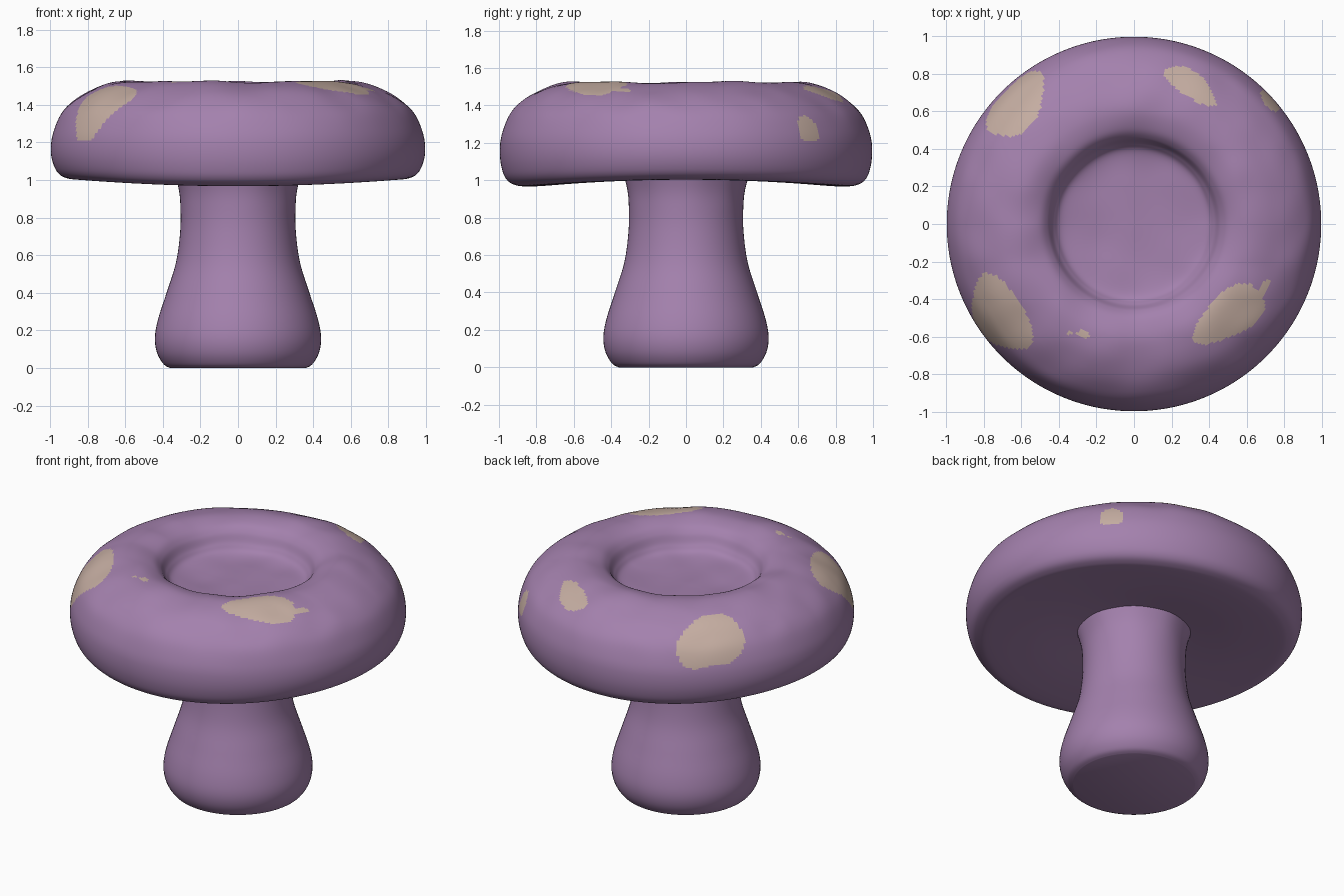
import bpy, bmesh, math
from mathutils import Vector, noise

old = bpy.data.objects.get("Cube")
if old:
    bpy.data.objects.remove(old, do_unlink=True)


def material(name, rgb):
    m = bpy.data.materials.new(name)
    m.use_nodes = True
    colour = (*rgb, 1)
    m.diffuse_color = colour
    bsdf = m.node_tree.nodes["Principled BSDF"]
    bsdf.inputs["Base Color"].default_value = colour
    bsdf.inputs["Roughness"].default_value = 0.8
    return m


purple = material("dusty purple", (0.37, 0.22, 0.42))
tan = material("pale tan", (0.56, 0.42, 0.36))


def smooth_profile(points, steps):
    """Catmull-Rom curve through (radius, height) points."""
    p = [Vector(q) for q in points]
    p = [p[0]] + p + [p[-1]]
    out = []
    for a, b, c, d in zip(p, p[1:], p[2:], p[3:]):
        for i in range(steps):
            t = i / steps
            out.append(0.5 * (2 * b + (c - a) * t + (2 * a - 5 * b + 4 * c - d) * t * t
                              + (3 * b - a - 3 * c + d) * t ** 3))
    return out + [p[-1]]


def lathe(name, points, steps, segments, shape, paint=None):
    """Spin a profile round z; the ends are closed with flat caps."""
    bm = bmesh.new()
    rings = []
    for r, z in smooth_profile(points, steps):
        ring = []
        for i in range(segments):
            a = math.tau * i / segments
            co = Vector((r * math.cos(a), r * math.sin(a), z))
            ring.append(bm.verts.new(shape(co, a)))
        rings.append(ring)
    for lo, hi in zip(rings, rings[1:]):
        for i in range(segments):
            j = (i + 1) % segments
            bm.faces.new((lo[i], lo[j], hi[j], hi[i]))
    bm.faces.new(rings[0][::-1])
    bm.faces.new(rings[-1])
    for f in bm.faces:
        f.smooth = True
        if paint and paint(f.calc_center_median()):
            f.material_index = 1
    mesh = bpy.data.meshes.new(name)
    bm.to_mesh(mesh)
    bm.free()
    mesh.materials.append(purple)
    mesh.materials.append(tan)
    ob = bpy.data.objects.new(name, mesh)
    bpy.context.collection.objects.link(ob)
    bpy.context.view_layer.objects.active = ob
    ob.select_set(True)
    bpy.ops.object.shade_smooth_by_angle(angle=math.radians(50))
    ob.select_set(False)
    return ob


# Stem: bulging foot, narrow waist, slight flare under the cap
stem = [(0.36, 0), (0.395, 0.02), (0.43, 0.08), (0.442, 0.16), (0.425, 0.26), (0.38, 0.4),
        (0.33, 0.56), (0.308, 0.72), (0.306, 0.85), (0.315, 0.95), (0.345, 1.06)]


def stem_shape(co, a):
    # Faint pleats where the stem meets the cap
    pleat = 0.006 * math.sin(9 * a) * max(0, (co.z - 0.82) / 0.2)
    return Vector((co.x * (1 + pleat), co.y * (1 + pleat), co.z))


lathe("stem", stem, 5, 64, stem_shape)

# Cap: shallow hollow underside, round rim, dished top
cap = [(0.25, 1.035), (0.34, 1.025), (0.6, 0.995), (0.84, 0.985), (0.92, 0.995), (0.965, 1.03),
       (0.99, 1.1), (0.995, 1.18), (0.98, 1.26), (0.94, 1.35), (0.88, 1.415), (0.8, 1.47),
       (0.7, 1.51), (0.6, 1.522), (0.51, 1.5), (0.46, 1.46), (0.425, 1.4), (0.37, 1.36),
       (0.2, 1.345), (0.01, 1.345)]


def cap_shape(co, a):
    # The lower edge rises at the sides and dips at front and back
    radius = math.hypot(co.x, co.y)
    if radius > 0.3:
        low = max(0, min(1, (1.2 - co.z) / 0.15))
        co.z += 0.018 * math.cos(2 * a) * low * min(1, (radius - 0.3) / 0.5)
    # Soft hand-shaped lumps on the upper side
    top = max(0, min(1, (co.z - 1.2) / 0.2))
    co.z += 0.012 * top * noise.noise(co * 5)
    return co


# Spots: centre x, centre y, half length, half width, angle in degrees
spots = [(-0.62, 0.625, 0.2, 0.11, 52), (-0.71, -0.48, 0.22, 0.13, -58),
         (0.51, -0.48, 0.215, 0.115, 36), (0.69, -0.345, 0.06, 0.02, 60),
         (0.3, 0.74, 0.16, 0.065, -35), (0.72, 0.65, 0.07, 0.026, -48),
         (-0.27, -0.585, 0.033, 0.022, -15), (-0.345, -0.578, 0.014, 0.014, 0)]


def in_spot(c):
    if c.z < 1.21:
        return False
    for x, y, length, width, angle in spots:
        t = math.radians(angle)
        dx, dy = c.x - x, c.y - y
        u = (dx * math.cos(t) + dy * math.sin(t)) / length
        v = (dy * math.cos(t) - dx * math.sin(t)) / width
        wobble = 1 + 0.1 * math.sin(3 * math.atan2(v, u) + x * 9)
        if math.hypot(u, v) < wobble:
            return True
    return False


lathe("cap", cap, 8, 320, cap_shape, in_spot)
